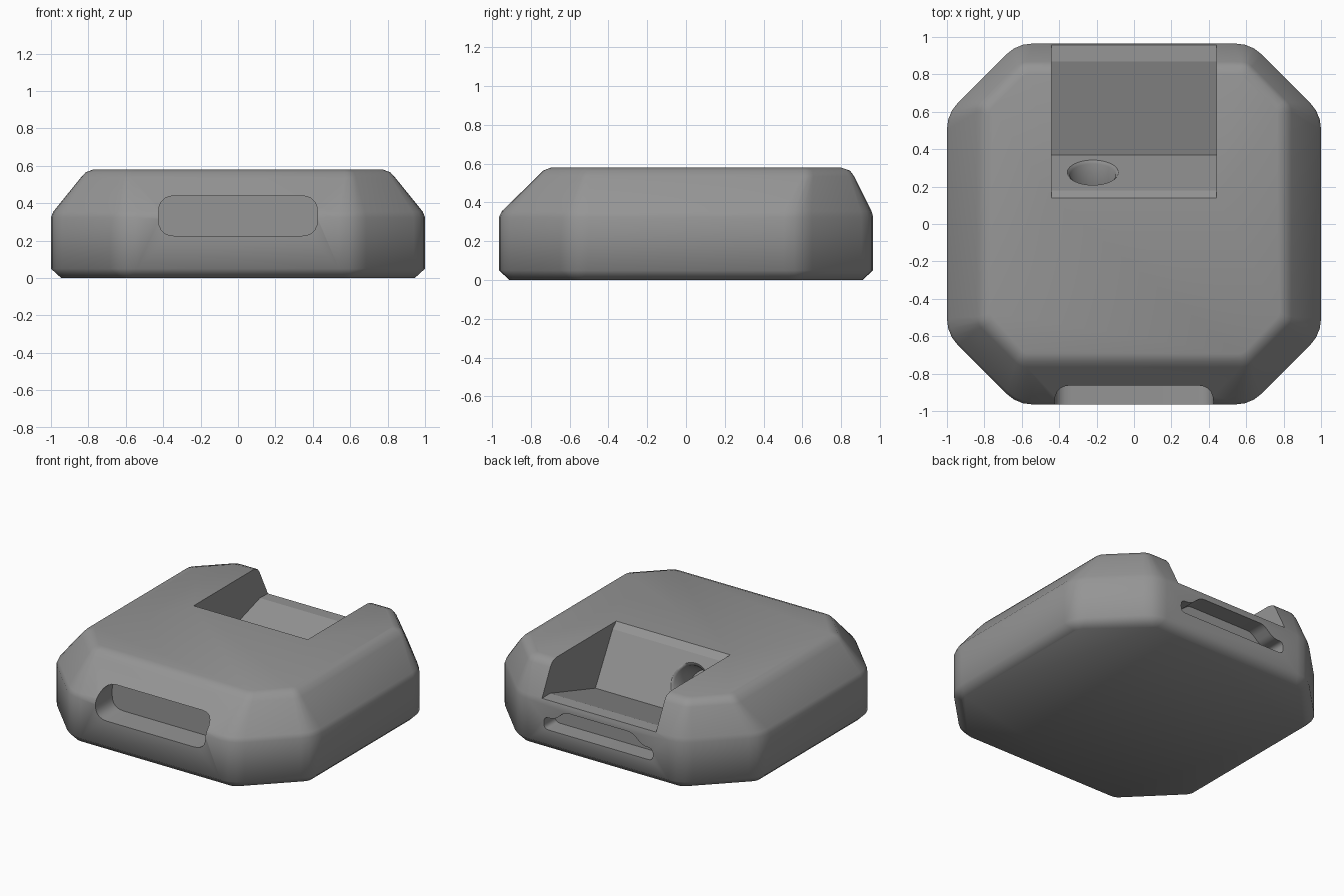
import bpy, bmesh, math
from mathutils import Vector

if "Cube" in bpy.data.objects:
    bpy.data.objects.remove(bpy.data.objects["Cube"])


def rounded(pts, r, n=3):
    """Round every corner of a 2D polygon, starting each curve r before the corner."""
    out = []
    pts = [Vector(p) for p in pts]
    for i, p in enumerate(pts):
        a = p + (pts[i - 1] - p).normalized() * r
        b = p + (pts[(i + 1) % len(pts)] - p).normalized() * r
        for k in range(n + 1):
            t = k / n
            out.append(a * (1 - t) ** 2 + p * 2 * t * (1 - t) + b * t * t)
    return out


def loft(name, rings, smooth=True):
    """Skin a stack of equal-length point rings and cap both ends."""
    bm = bmesh.new()
    vs = [[bm.verts.new(p) for p in ring] for ring in rings]
    n = len(vs[0])
    for lo, hi in zip(vs, vs[1:]):
        for i in range(n):
            j = (i + 1) % n
            bm.faces.new((lo[i], lo[j], hi[j], hi[i]))
    bm.faces.new(vs[0])
    bm.faces.new(vs[-1])
    bmesh.ops.recalc_face_normals(bm, faces=bm.faces)
    for f in bm.faces:
        f.smooth = smooth
    me = bpy.data.meshes.new(name)
    bm.to_mesh(me)
    bm.free()
    me.materials.append(grey)
    ob = bpy.data.objects.new(name, me)
    bpy.context.collection.objects.link(ob)
    return ob


def body_ring(z, hx, front, back, c, r):
    """Octagonal outline with softened corners."""
    pts = [(hx, -front + c), (hx, back - c), (hx - c, back), (c - hx, back),
           (-hx, back - c), (-hx, c - front), (c - hx, -front), (hx - c, -front)]
    return [(p.x, p.y, z) for p in rounded(pts, r)]


def slot(name, outline, r, y0, y1):
    pts = rounded(outline, r, 5)
    return loft(name, [[(p.x, y, p.y) for p in pts] for y in (y0, y1)])


grey = bpy.data.materials.new("dark_grey")
grey.diffuse_color = (0.3, 0.3, 0.3, 1)
grey.use_nodes = True
grey.node_tree.nodes["Principled BSDF"].inputs["Base Color"].default_value = grey.diffuse_color

# Case body
body = loft("case_body", [body_ring(*s) for s in [
    (0.00, 0.945, 0.91, 0.91, 0.34, 0.03),
    (0.05, 1.0, 0.965, 0.965, 0.375, 0.085),
    (0.325, 1.0, 0.965, 0.965, 0.375, 0.085),
    (0.355, 0.988, 0.95, 0.957, 0.367, 0.08),
    (0.535, 0.842, 0.765, 0.867, 0.235, 0.035),
    (0.565, 0.815, 0.735, 0.845, 0.215, 0.03),
    (0.58, 0.775, 0.695, 0.80, 0.195, 0.025)]])

# Open pocket at the top rear, flat faced
pocket = [(0.14, 0.58), (0.18, 0.54), (0.37, 0.20), (0.87, 0.355),
          (1.1, 0.35), (1.1, 0.7), (0.14, 0.7)]
cutters = [loft("pocket_cutter",
                [[(x, y, z) for y, z in pocket] for x in (-0.44, 0.44)], smooth=False)]

# Front window slot
cutters.append(slot("front_slot_cutter",
                    [(-0.425, 0.225), (0.425, 0.225), (0.425, 0.44), (-0.425, 0.44)],
                    0.09, -1.1, -0.78))

# Rear slot with raised middle
cutters.append(slot("rear_slot_cutter",
                    [(-0.42, 0.15), (0.42, 0.15), (0.42, 0.235), (0.34, 0.235),
                     (0.26, 0.305), (-0.26, 0.305), (-0.34, 0.235), (-0.42, 0.235)],
                    0.035, 0.84, 1.1))

# Countersunk round hole in the sloped pocket wall
centre = Vector((-0.22, 0.275, 0.37))
axis = Vector((0, 0.34, 0.19)).normalized()
up = Vector((0, -0.19, 0.34)).normalized()
side = Vector((1, 0, 0))
circle = [(math.cos(a), math.sin(a)) for a in (math.tau * i / 40 for i in range(40))]
cutters.append(loft("hole_cutter", [
    [centre + axis * d + (side * c + up * s) * r for c, s in circle]
    for d, r in [(-0.2, 0.122), (-0.015, 0.122), (0.0, 0.137), (0.04, 0.177)]]))

# Cut the openings
bpy.context.view_layer.objects.active = body
for cutter in cutters:
    cutter.hide_render = True
    mod = body.modifiers.new(cutter.name, 'BOOLEAN')
    mod.operation = 'DIFFERENCE'
    mod.solver = 'EXACT'
    mod.object = cutter
    bpy.ops.object.modifier_apply(modifier=mod.name)
    bpy.data.objects.remove(cutter)

# Keep steep edges and all pocket edges sharp, the rest smooth
bm = bmesh.new()
bm.from_mesh(body.data)
for e in bm.edges:
    flat = not all(f.smooth for f in e.link_faces)
    e.smooth = not flat and e.calc_face_angle(0) < math.radians(52)
bm.to_mesh(body.data)
bm.free()
